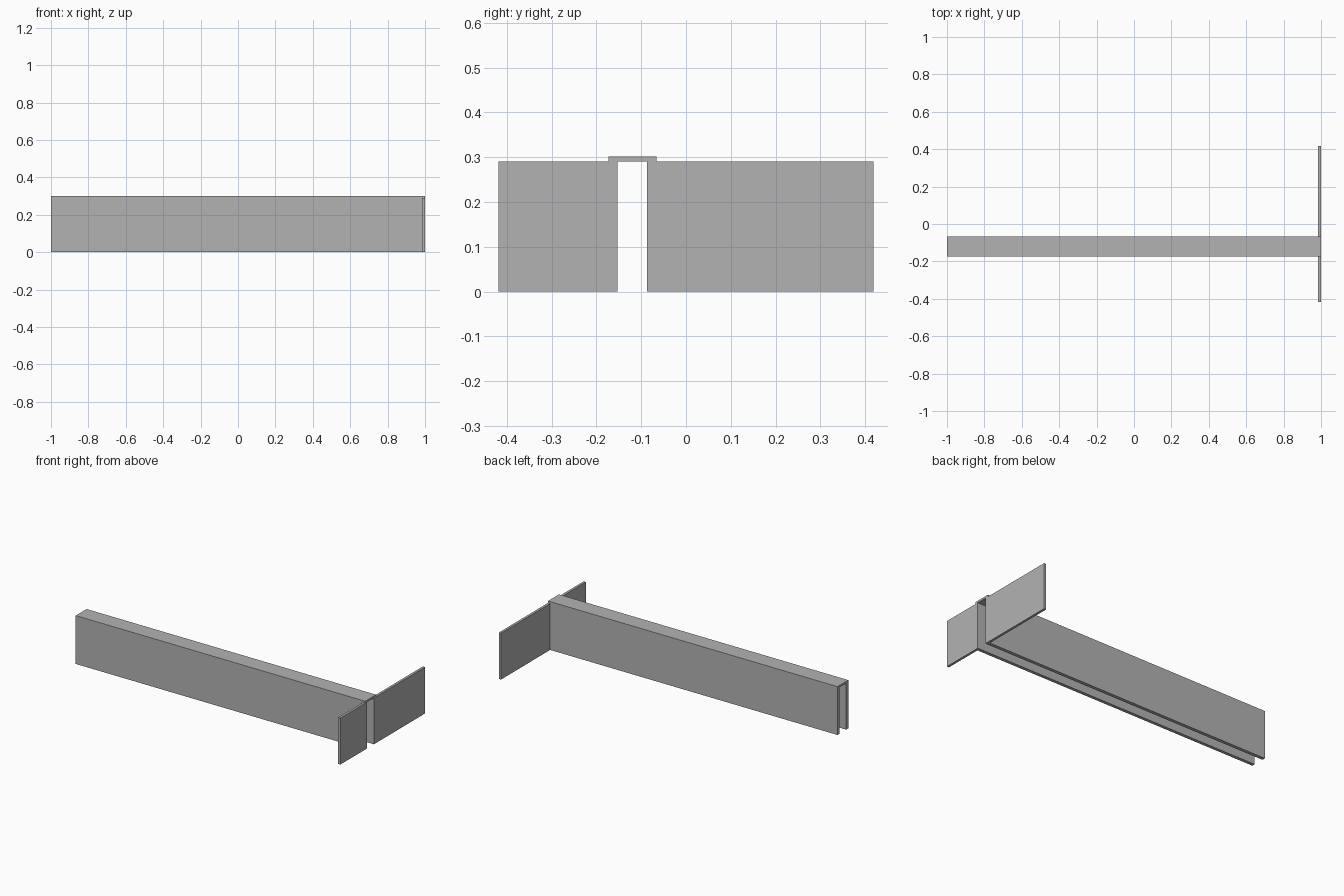
import bpy, bmesh

cube = bpy.data.objects.get("Cube")
if cube:
    bpy.data.objects.remove(cube, do_unlink=True)

steel = bpy.data.materials.new("plain grey")
steel.use_nodes = True
GREY = (0.45, 0.45, 0.45, 1)
steel.diffuse_color = GREY
steel.node_tree.nodes["Principled BSDF"].inputs["Base Color"].default_value = GREY

LEG_HEIGHT, TOP = 0.29, 0.302
BACK_OF_PLATE = 0.985


def extrude_plan(name, plan, low, high):
    """Extrude a flat outline in x, y from one height to another."""
    bm = bmesh.new()
    face = bm.faces.new([bm.verts.new((x, y, low)) for x, y in plan])
    grown = bmesh.ops.extrude_face_region(bm, geom=[face])["geom"]
    verts = [v for v in grown if isinstance(v, bmesh.types.BMVert)]
    bmesh.ops.translate(bm, verts=verts, vec=(0, 0, high - low))
    bmesh.ops.recalc_face_normals(bm, faces=bm.faces)
    mesh = bpy.data.meshes.new(name)
    bm.to_mesh(mesh)
    bm.free()
    mesh.materials.append(steel)
    obj = bpy.data.objects.new(name, mesh)
    bpy.context.collection.objects.link(obj)


# L-shaped angles: a long side wall turning into an end flange
for name, inner, outer, tip in (("front_angle", -0.153, -0.173, -0.418),
                                ("back_angle", -0.087, -0.066, 0.418)):
    plan = [(-1, inner), (1, inner), (1, tip), (BACK_OF_PLATE, tip),
            (BACK_OF_PLATE, outer), (-1, outer)]
    extrude_plan(name, plan, 0, LEG_HEIGHT)

# Strip closing the top of the channel
extrude_plan("top_strip", [(-1, -0.173), (1, -0.173), (1, -0.066), (-1, -0.066)],
             LEG_HEIGHT, TOP)
